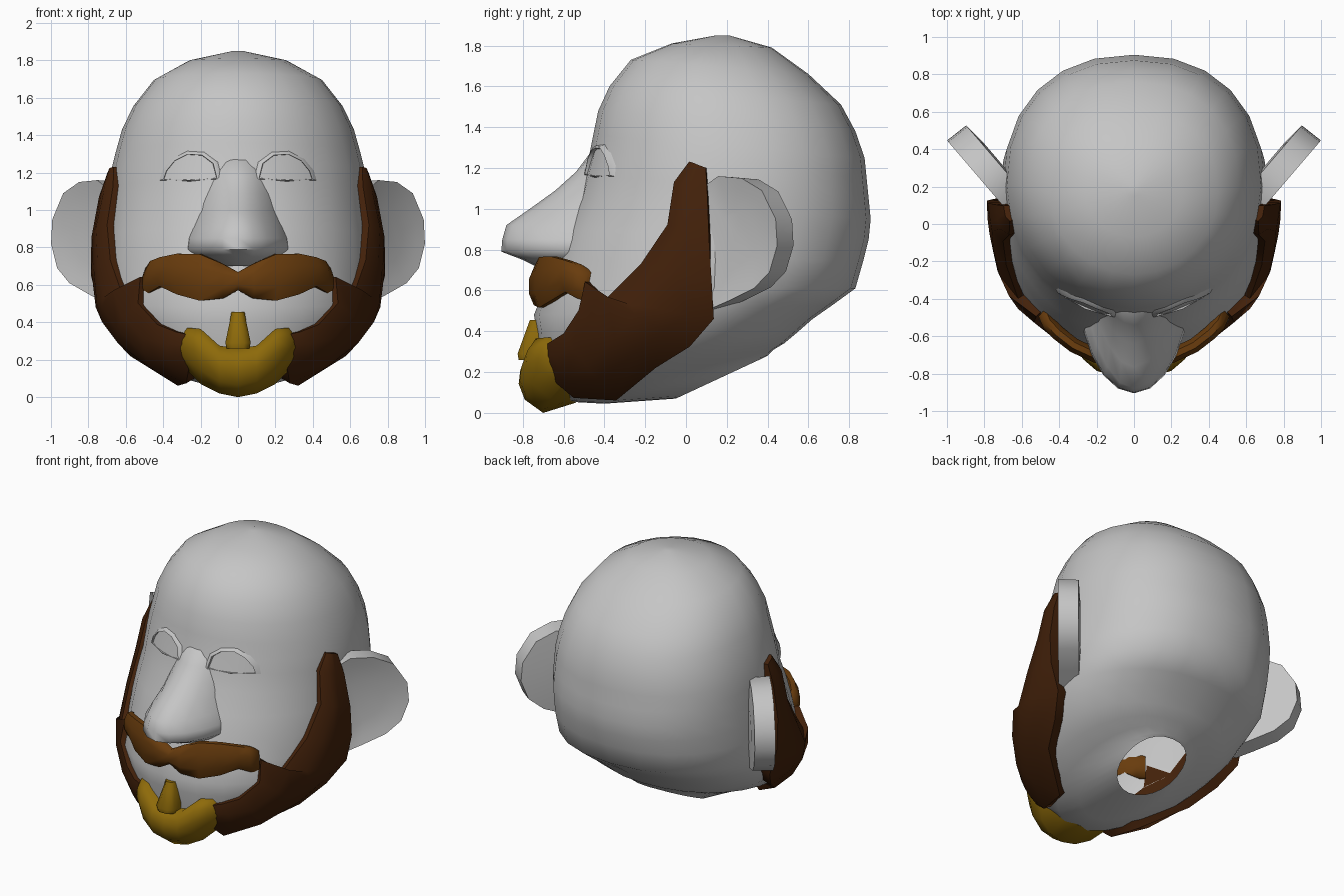
import bpy, bmesh, math
from mathutils import Vector
from mathutils.bvhtree import BVHTree

cube = bpy.data.objects.get("Cube")
if cube:
    bpy.data.objects.remove(cube, do_unlink=True)


def material(name, rgb):
    m = bpy.data.materials.new(name)
    m.use_nodes = True
    m.diffuse_color = (*rgb, 1)
    m.node_tree.nodes["Principled BSDF"].inputs["Base Color"].default_value = (*rgb, 1)
    return m


GREY = material("pale grey", (0.56, 0.56, 0.56))
BROWN = material("dark brown", (0.055, 0.015, 0.003))
TAN = material("warm brown", (0.14, 0.045, 0.004))
GOLD = material("mustard gold", (0.27, 0.145, 0.003))


def loft(name, rings, mat, end=True, closed=False, mirror=False, sharp=50):
    """Skin equal-length closed rings, with end caps or as a closed loop."""
    bm = bmesh.new()
    rows = [[bm.verts.new(p) for p in ring] for ring in rings]
    pairs = list(zip(rows, rows[1:])) + ([(rows[-1], rows[0])] if closed else [])
    n = len(rows[0])
    for a, b in pairs:
        for i in range(n):
            j = (i + 1) % n
            bm.faces.new((a[i], a[j], b[j], b[i]))
    if not closed:
        bm.faces.new(rows[0][::-1])
        if end:
            bm.faces.new(rows[-1])
    bmesh.ops.recalc_face_normals(bm, faces=bm.faces)
    for f in bm.faces:
        f.smooth = True
    for e in bm.edges:
        if len(e.link_faces) == 2 and e.calc_face_angle(0) > math.radians(sharp):
            e.smooth = False
    mesh = bpy.data.meshes.new(name)
    bm.to_mesh(mesh)
    bm.free()
    mesh.materials.append(mat)
    ob = bpy.data.objects.new(name, mesh)
    bpy.context.collection.objects.link(ob)
    if mirror:
        ob.modifiers.new("mirror", 'MIRROR')
    return ob


def both_sides(stations):
    """Extend stations given for x >= 0 to the other side."""
    return [(-s[0], *s[1:]) for s in stations[:0:-1]] + stations


# Head: tilted rings from crown to the open neck (front y, z, back y, z, half width)
HEAD = [
    (.15, 1.85, .21, 1.85, .03), (-.07, 1.81, .42, 1.79, .26),
    (-.27, 1.73, .6, 1.66, .45), (-.375, 1.6, .76, 1.51, .56),
    (-.43, 1.48, .83, 1.38, .62), (-.455, 1.36, .875, 1.25, .655),
    (-.475, 1.26, .885, 1.15, .68), (-.5, 1.17, .895, 1.05, .69),
    (-.53, 1.05, .905, .95, .7), (-.6, .9, .895, .85, .71),
    (-.65, .75, .87, .75, .72), (-.69, .62, .83, .61, .72),
    (-.745, .48, .72, .53, .7), (-.73, .39, .62, .46, .67),
    (-.72, .25, .54, .39, .6), (-.68, .12, .48, .34, .5),
    (-.58, .055, .43, .31, .38), (-.4, .045, .4, .28, .29),
    (-.05, .07, .38, .27, .21)]


def head_ring(yf, zf, yb, zb, w, n=24):
    pts, mid, half = [], (yf + yb) / 2, (yb - yf) / 2
    for i in range(n):
        t = math.tau * i / n
        s, c = math.sin(t), math.cos(t)
        p = .88 if c < 0 else 1
        x = w * math.copysign(abs(s) ** p, s)
        y = mid - half * math.copysign(abs(c) ** p, c)
        pts.append((x, y, zf + (zb - zf) * (y - yf) / (yb - yf)))
    return pts


head = loft("head", [head_ring(*r) for r in HEAD], GREY, end=False, sharp=60)
surface = BVHTree.FromPolygons([v.co for v in head.data.vertices],
                               [tuple(p.vertices) for p in head.data.polygons])

# Nose: upright rings flowing out of the brow (z, half width, front y, base y, roundness)
NOSE = [(1.3, .12, -.45, -.4, 2), (1.18, .17, -.54, -.41, 2), (1.09, .2, -.64, -.42, 2),
        (1, .22, -.765, -.44, 1.9), (.92, .245, -.88, -.47, 1.6), (.85, .27, -.9, -.5, 1.3),
        (.79, .28, -.905, -.5, 1.3), (.75, .24, -.8, -.5, 1.3), (.7, .1, -.7, -.5, 1.3)]


def nose_ring(z, w, front, base, power):
    angles = [math.pi * (i / 10 - .5) for i in range(11)]
    return [(w * math.sin(t), base + (front - base) * abs(math.cos(t)) ** power, z)
            for t in angles] + [(w * .7, -.38, z), (-w * .7, -.38, z)]


loft("nose", [nose_ring(*r) for r in NOSE], GREY, sharp=70)

# Eyelids: raised rims that follow the face
EYE = [(.11, 1.17), (.13, 1.25), (.19, 1.295), (.27, 1.3), (.34, 1.265),
       (.385, 1.21), (.4, 1.165), (.26, 1.16)]


def on_face(x, z, lift):
    hit = surface.ray_cast(Vector((x, -2, z)), Vector((0, 1, 0)))[0]
    return (x, hit.y - lift, z)


def lid_ring(x, z):
    high = .02 if z > 1.2 else .012
    return [on_face(.26 + (x - .26) * k, 1.21 + (z - 1.21) * k, lift)
            for k, lift in ((1.22, -.01), (1.06, high), (.98, high), (.95, -.015))]


loft("eyelids", [lid_ring(*p) for p in EYE], GREY, closed=True, mirror=True, sharp=60)

# Ears: slabs with a slightly hollow front, swept back from the head
EAR = [(-.06, 1.1), (.05, 1.16), (.2, 1.15), (.33, 1.09), (.42, .95),
       (.43, .82), (.38, .69), (.28, .61), (.12, .55), (-.06, .49)]
OUT, FACING = Vector((.65, .76, 0)), Vector((.76, -.65, 0))


def ear_ring(scale, depth):
    ring = []
    for s, z in EAR:
        s, z = .15 + (s - .15) * scale, .84 + (z - .84) * scale
        ring.append(Vector((.72, .12, z)) + OUT * s - FACING * depth)
    return ring


loft("ears", [ear_ring(*r) for r in ((.45, .025), (.8, .012), (1, 0), (.98, .13), (.5, .14))],
     GREY, mirror=True, sharp=45)

# Beard: strip from sideburn to chin (front edge y, z, back edge y, z, thickness)
BEARD = [(.02, 1.23, .1, 1.2, .03), (-.05, 1.13, .11, 1.07, .06),
         (-.08, .92, .12, .85, .075), (-.21, .73, .12, .65, .07),
         (-.38, .55, .13, .47, .07), (-.47, .64, .01, .34, .07),
         (-.51, .5, -.15, .24, .065), (-.58, .39, -.35, .1, .06),
         (-.64, .35, -.53, .1, .055), (-.69, .32, -.61, .15, .03)]


def beard_ring(fy, fz, by, bz, thick, n=5):
    outer, inner = [], []
    for i in range(n):
        u = i / (n - 1)
        p = Vector((2, fy + (by - fy) * u, fz + (bz - fz) * u))
        hit, normal, _, _ = surface.ray_cast(p, Vector((-1, 0, 0)))
        if hit is None:
            hit, normal, _, _ = surface.find_nearest(Vector((.4, p.y, p.z)))
        if normal.x < 0:
            normal = -normal
        normal = Vector((normal.x, normal.y * .8, normal.z * .3)).normalized()
        outer.append(hit + normal * thick * (.5 if i == 0 else 1))
        inner.append(hit)
    return outer + inner[::-1]


loft("beard", [beard_ring(*r) for r in BEARD], BROWN, mirror=True)

# Moustache: drooping band (x, y, z, half height)
MOUSTACHE = [(0, -.73, .62, .05), (.08, -.73, .62, .095), (.2, -.705, .64, .128),
             (.32, -.65, .658, .112), (.41, -.58, .67, .08), (.46, -.525, .645, .085),
             (.485, -.465, .615, .075)]


def moustache_ring(x, y, z, h):
    out = Vector((x * 1.4, -.75, 0)).normalized()
    return [Vector((x, y, z)) + out * .042 * math.cos(t) + Vector((0, 0, h * math.sin(t) * 1.05))
            for t in (math.tau * (i + .5) / 8 for i in range(8))]


loft("moustache", [moustache_ring(*s) for s in both_sides(MOUSTACHE)], TAN, sharp=60)

# Chin beard: rounded cup with raised corners (x, top z, bottom z, front y)
CHIN = [(0, .26, 0, -.82), (.1, .275, .02, -.815), (.2, .365, .07, -.785),
        (.27, .37, .14, -.725), (.315, .32, .2, -.66)]


def chin_ring(x, top, low, front):
    h = top - low
    return [(x, -.58, top), (x, front + .05, top), (x, front + .008, top - h * .2),
            (x, front, top - h * .45), (x, front + .03, low + h * .25),
            (x, min(front + .12, -.6), low), (x, -.54, low + .05)]


loft("chin_beard", [chin_ring(*s) for s in both_sides(CHIN)], GOLD, sharp=60)

# Lip tuft: tapered block under the mouth (z, half width, front y, back y)
TUFT = [(.455, .035, -.765, -.7), (.4, .045, -.785, -.7), (.29, .068, -.825, -.72),
        (.26, .06, -.82, -.72)]
loft("lip_tuft", [[(-w, b, z), (-w, f + .025, z), (-w * .5, f, z), (w * .5, f, z),
                   (w, f + .025, z), (w, b, z)] for z, w, f, b in TUFT], GOLD, sharp=60)
